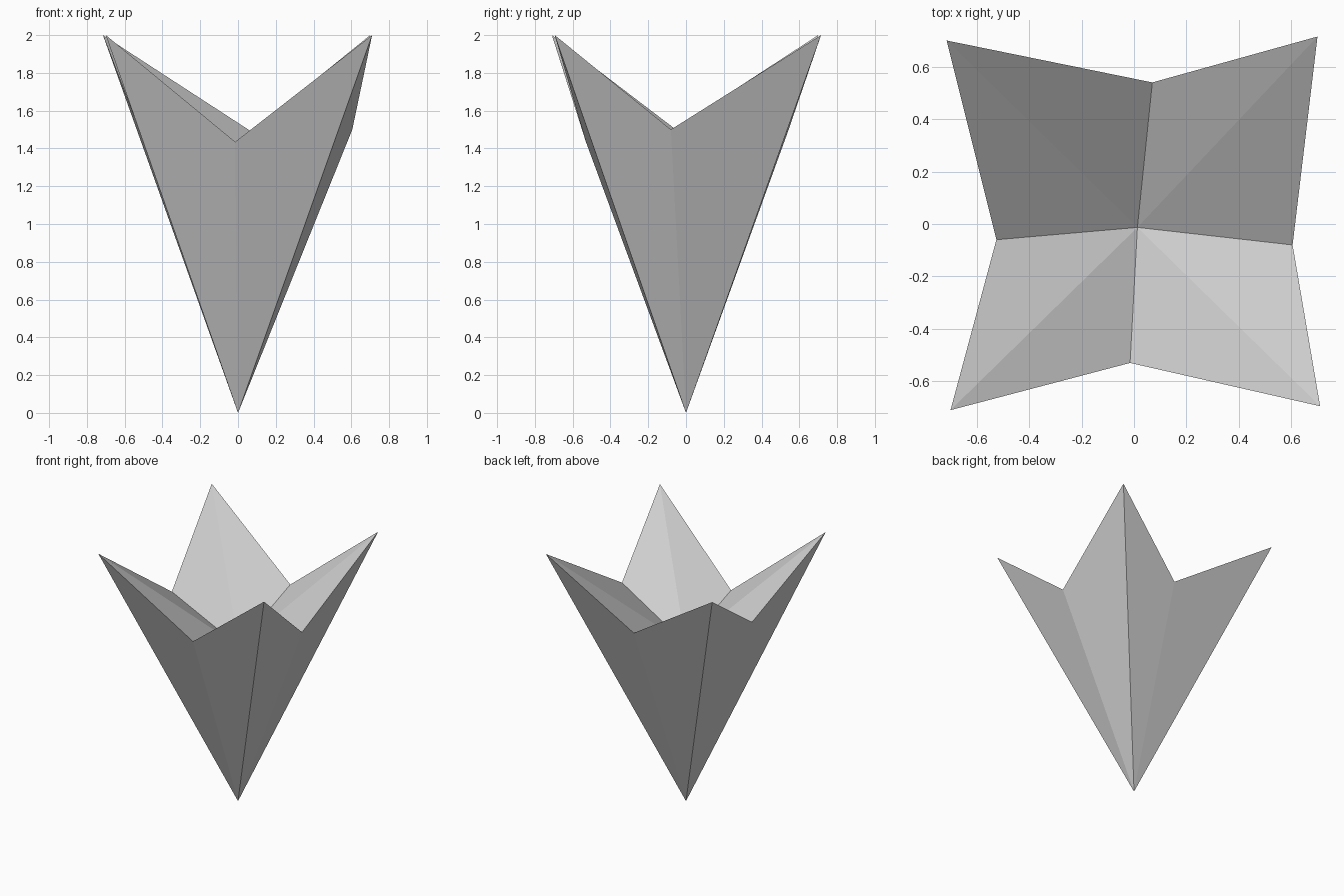
import bpy
import bmesh

cube = bpy.data.objects.get("Cube")
if cube:
    bpy.data.objects.remove(cube, do_unlink=True)


def make_material(name, colour):
    mat = bpy.data.materials.new(name)
    mat.use_nodes = True
    mat.diffuse_color = colour
    mat.node_tree.nodes["Principled BSDF"].inputs["Base Color"].default_value = colour
    return mat


# Rim of the shard, counter-clockwise: tall tips alternate with low notches
tips = [(0.71, -0.695, 2), (0.70, 0.715, 2), (-0.715, 0.70, 2), (-0.70, -0.71, 2)]
notches = [(0.605, -0.08, 1.50), (0.07, 0.54, 1.49),
           (-0.525, -0.06, 1.505), (-0.015, -0.53, 1.435)]

bm = bmesh.new()
rim = [bm.verts.new(p) for pair in zip(tips, notches) for p in pair]
point = bm.verts.new((0, 0, 0))
dish_centre = bm.verts.new((0.013, -0.013, 1.21))

# Outer walls run down to the point, the hollow dish runs to its centre
for a, b in zip(rim, rim[1:] + rim[:1]):
    bm.faces.new((b, a, point))
    bm.faces.new((a, b, dish_centre))

mesh = bpy.data.meshes.new("four_pointed_shard")
bm.to_mesh(mesh)
bm.free()
mesh.materials.append(make_material("light grey", (0.62, 0.62, 0.62, 1)))
shard = bpy.data.objects.new("four_pointed_shard", mesh)
bpy.context.collection.objects.link(shard)
